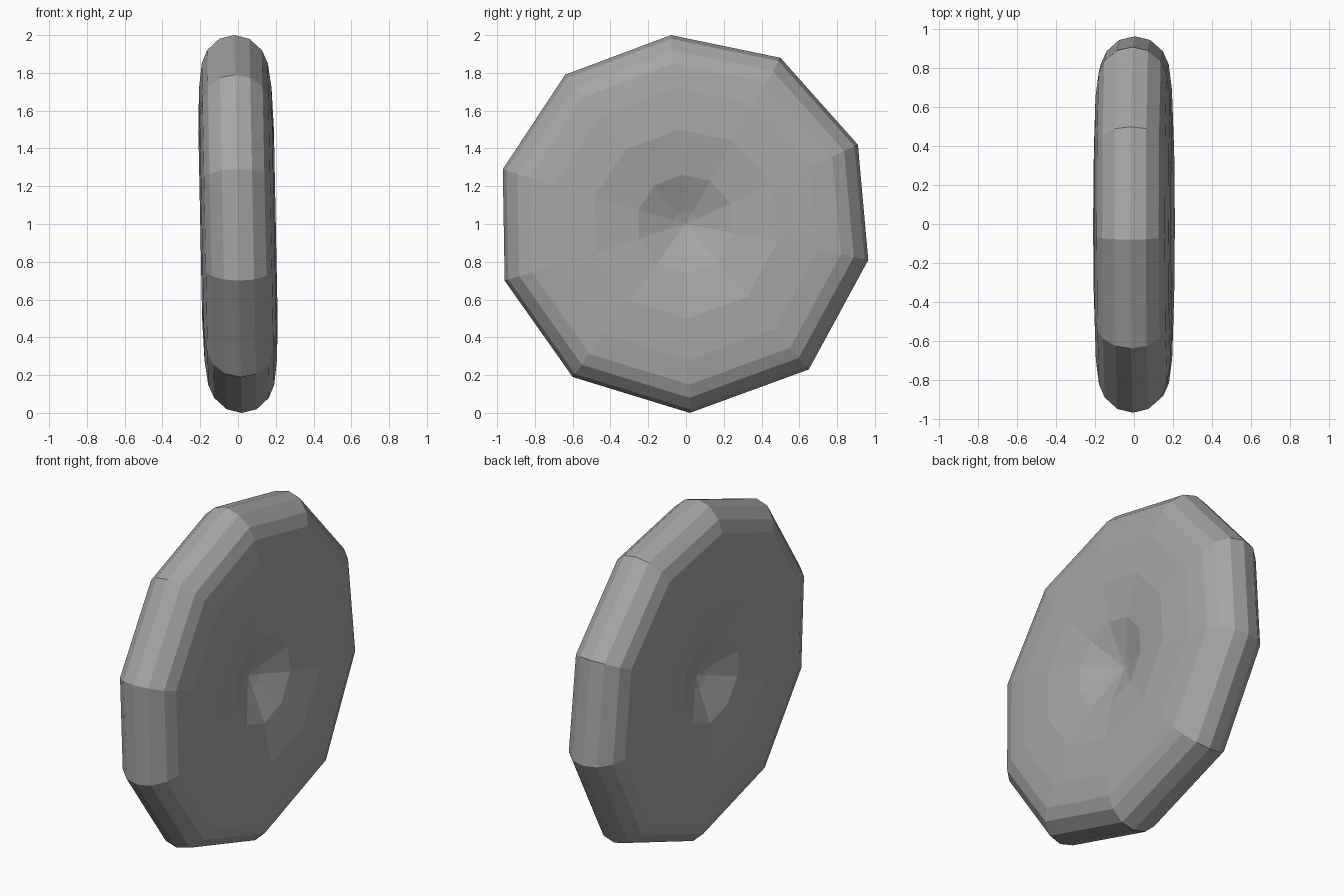
import bpy
import bmesh
from mathutils import Vector

cube = bpy.data.objects.get("Cube")
if cube:
    bpy.data.objects.remove(cube, do_unlink=True)

# Slightly uneven ten-sided outline (y, z from the middle)
outline = [(-.08, 1), (.5, .88), (.91, .42), (.965, -.19), (.65, -.77),
           (.02, -1), (-.6, -.81), (-.96, -.3), (-.97, .29), (-.64, .79)]

# Half cross-section (half thickness, share of radius): dimple to rim
half = [(.09, .07), (.165, .26), (.2, .5), (.192, .72), (.175, .85),
        (.145, .92), (.08, .98)]
profile = half + [(0, 1)] + [(-x, r) for x, r in reversed(half)]
lean = -.02


def point(x, y, z):
    return Vector((x + lean * z, y, z + 1))


# Disc body: rings from one dimple, round the rim, to the other
bm = bmesh.new()
rings = [[bm.verts.new(point(x, y * r, z * r)) for y, z in outline]
         for x, r in profile]
n = len(outline)
for a, b in zip(rings, rings[1:]):
    for i in range(n):
        j = (i + 1) % n
        bm.faces.new((a[i], a[j], b[j], b[i]))

# Dimple floors
for ring, x in ((rings[0], .07), (rings[-1], -.07)):
    middle = bm.verts.new(point(x, 0, 0))
    for i in range(n):
        bm.faces.new((ring[i], ring[(i + 1) % n], middle))
bmesh.ops.recalc_face_normals(bm, faces=bm.faces)

mesh = bpy.data.meshes.new("dimpled_disc")
bm.to_mesh(mesh)
bm.free()
disc = bpy.data.objects.new("dimpled_disc", mesh)
bpy.context.collection.objects.link(disc)

# Plain grey
grey = bpy.data.materials.new("mid_grey")
grey.use_nodes = True
colour = (.38, .38, .38, 1)
grey.diffuse_color = colour
grey.node_tree.nodes["Principled BSDF"].inputs["Base Color"].default_value = colour
mesh.materials.append(grey)
